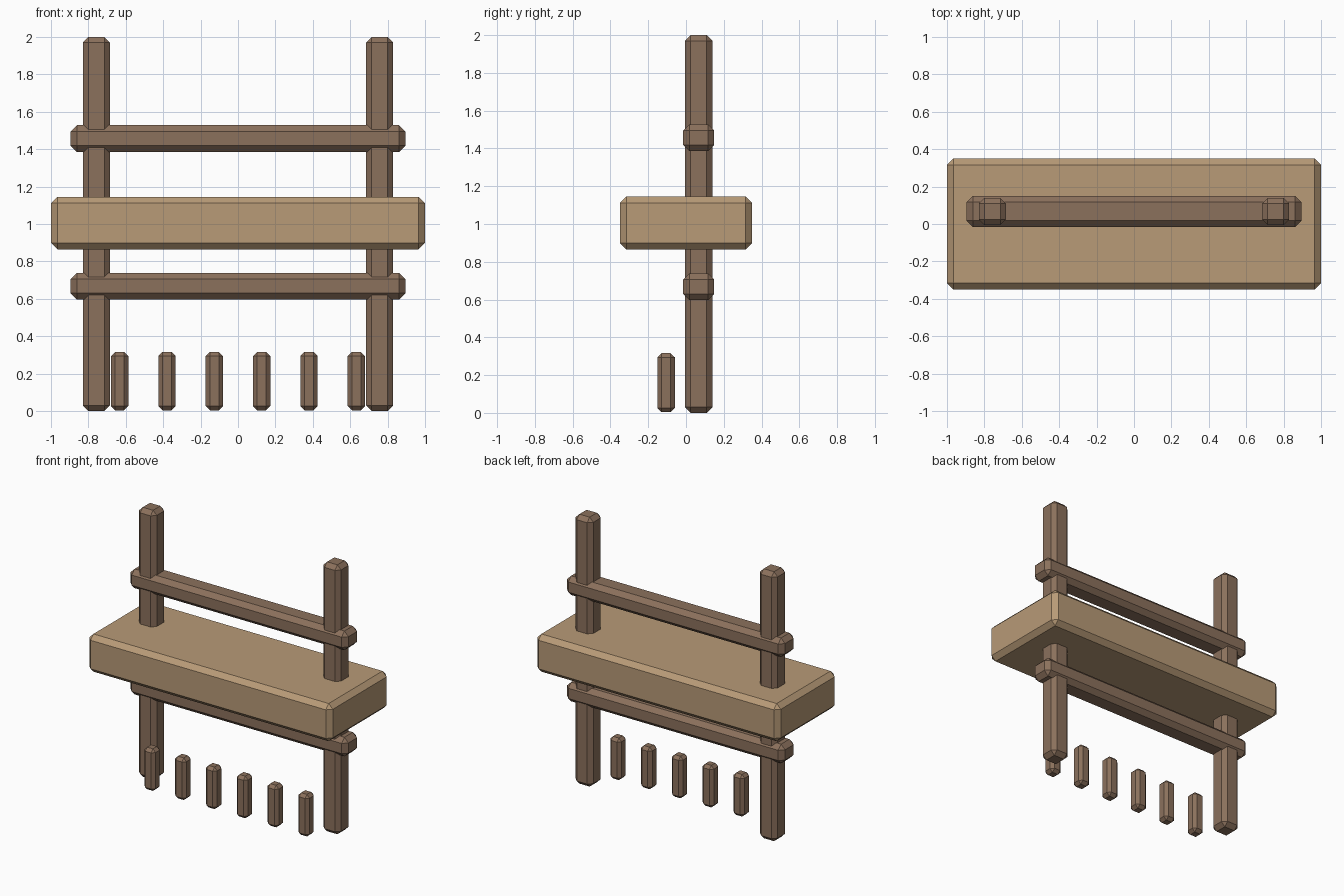
import bpy
import bmesh
from mathutils import Vector

if "Cube" in bpy.data.objects:
    bpy.data.objects.remove(bpy.data.objects["Cube"], do_unlink=True)


def make_material(name, rgb):
    mat = bpy.data.materials.new(name)
    mat.use_nodes = True
    colour = (*rgb, 1.0)
    mat.diffuse_color = colour
    mat.node_tree.nodes["Principled BSDF"].inputs["Base Color"].default_value = colour
    return mat


def chamfered_block(name, centre, size, chamfer, mat):
    """A box with single-segment chamfered edges, flat shaded."""
    bm = bmesh.new()
    bmesh.ops.create_cube(bm, size=1.0)
    bmesh.ops.scale(bm, vec=Vector(size), verts=bm.verts)
    bmesh.ops.bevel(bm, geom=bm.edges[:], offset=chamfer, offset_type='OFFSET',
                    segments=1, profile=0.5, affect='EDGES')
    mesh = bpy.data.meshes.new(name)
    bm.to_mesh(mesh)
    bm.free()
    mesh.materials.append(mat)
    obj = bpy.data.objects.new(name, mesh)
    obj.location = centre
    bpy.context.collection.objects.link(obj)
    return obj


light_wood = make_material("light wood", (0.48, 0.325, 0.185))
dark_wood = make_material("dark wood", (0.26, 0.165, 0.108))

FRAME_Y = 0.067

# Thick counter slab
chamfered_block("counter_slab", (0, 0, 1.005), (2.0, 0.7, 0.28), 0.034, light_wood)

# Upright posts
for side, x in (("left", 0.757), ("right", -0.757)):
    chamfered_block(side + "_post", (x, FRAME_Y, 1.0), (0.145, 0.145, 2.0), 0.03, dark_wood)

# Cross rails
for level, z in (("upper", 1.457), ("lower", 0.668)):
    chamfered_block(level + "_rail", (0, FRAME_Y, z), (1.79, 0.165, 0.142), 0.033, dark_wood)

# Row of short pegs in front
PEGS = 6
SPACING = 0.253
for i in range(PEGS):
    x = (i - (PEGS - 1) / 2) * SPACING
    chamfered_block(f"peg_{i + 1}", (x, -0.105, 0.16), (0.092, 0.092, 0.312), 0.022, dark_wood)
